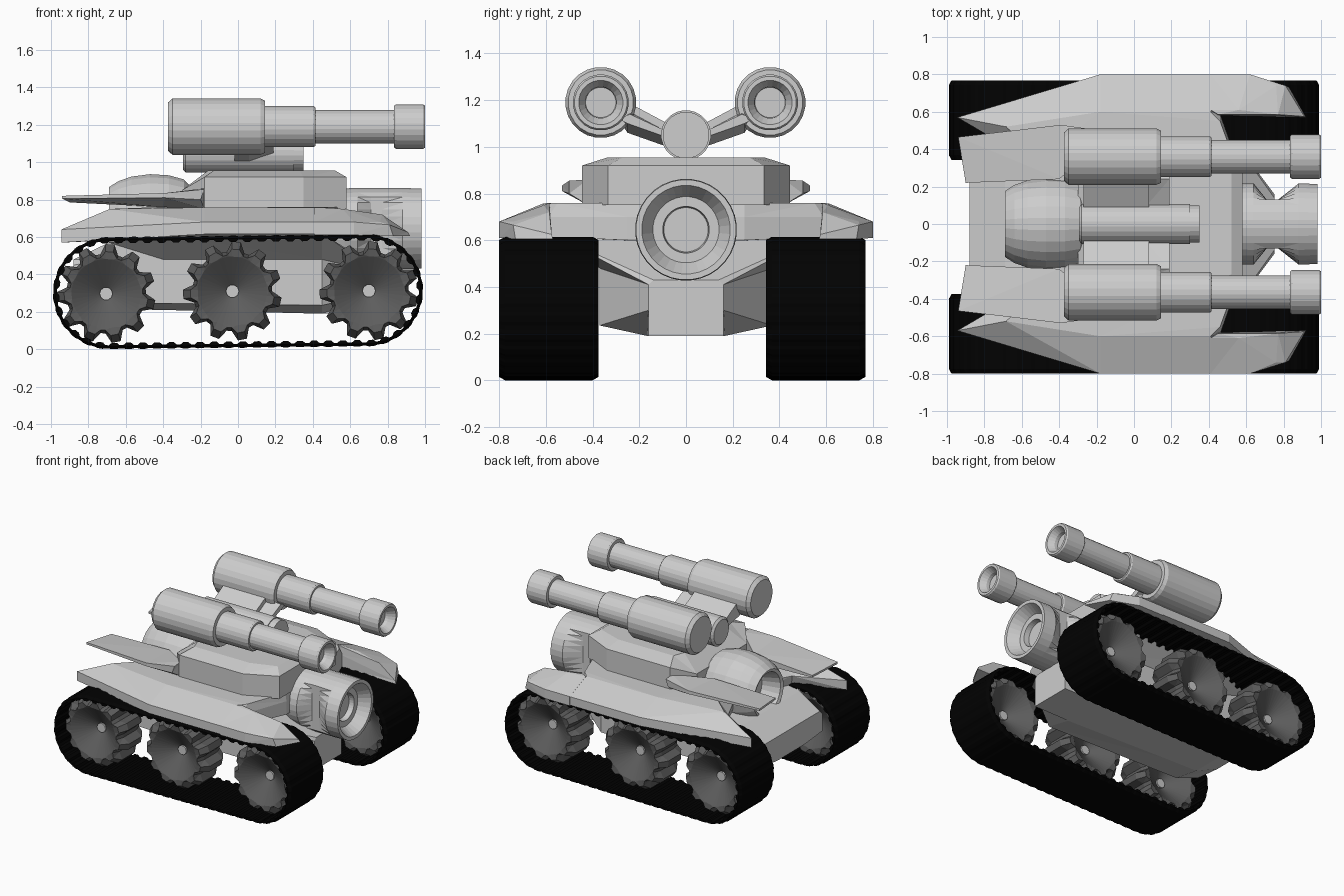
import bpy, bmesh, math
from math import sin, cos, pi

if "Cube" in bpy.data.objects:
    bpy.data.objects.remove(bpy.data.objects["Cube"])


def material(name, v):
    m = bpy.data.materials.new(name)
    m.diffuse_color = (v, v, v, 1)
    m.use_nodes = True
    m.node_tree.nodes["Principled BSDF"].inputs["Base Color"].default_value = m.diffuse_color
    return m


BODY = material("light grey", 0.61)
WHEEL = material("dark grey", 0.11)
TRACK = material("black rubber", 0.0005)


def loft(name, ring_sets, mat, closed=False):
    """Skin each list of equal-length point rings; cap the ends unless closed."""
    bm = bmesh.new()
    for rings in ring_sets:
        vs = [[bm.verts.new(p) for p in ring] for ring in rings]
        n = len(vs[0])
        pairs = list(zip(vs, vs[1:]))
        if closed:
            pairs.append((vs[-1], vs[0]))
        for a, b in pairs:
            for i in range(n):
                j = (i + 1) % n
                bm.faces.new((a[i], a[j], b[j], b[i]))
        if not closed:
            bm.faces.new(vs[0][::-1])
            bm.faces.new(vs[-1])
    bmesh.ops.triangulate(bm, faces=[f for f in bm.faces if len(f.verts) < 20])
    bmesh.ops.recalc_face_normals(bm, faces=bm.faces)
    me = bpy.data.meshes.new(name)
    bm.to_mesh(me)
    bm.free()
    me.materials.append(mat)
    ob = bpy.data.objects.new(name, me)
    bpy.context.collection.objects.link(ob)
    return ob


def both(rings):
    """A set of rings and its mirror image across y = 0."""
    return [rings, [[(x, -y, z) for x, y, z in r] for r in rings]]


def lathe(profile, y, z, n=24):
    """Rings turned about an axis along x from (x, radius) pairs."""
    return [[(x, y + r * cos(2 * pi * (i + .5) / n), z + r * sin(2 * pi * (i + .5) / n))
             for i in range(n)] for x, r in profile]


def symmetric(half):
    """Close a half outline by mirroring it across y = 0."""
    return half + [(x, -y, z) for x, y, z in reversed(half)]


# Tracks: ribbed belt around two end circles
def belt(y, small, high, low, count=60):
    half, arc = 1.38, pi * .29
    total = 2 * (half + arc)
    pts = []
    for k in range(count):
        for f, r in ((0, low), (.2, high), (.55, high), (.75, low)):
            s = (k + f) / count * total
            if s < half:
                t, a = s / half, -pi / 2
            elif s < half + arc:
                t, a = 1, -pi / 2 + (s - half) / arc * pi
            elif s < 2 * half + arc:
                t, a = 1 - (s - half - arc) / half, pi / 2
            else:
                t, a = 0, pi / 2 + (s - 2 * half - arc) / arc * pi
            r -= small
            pts.append((-.69 + 1.38 * t + r * cos(a), y, .30 + .015 * t + r * sin(a)))
    return pts


def track(y0, y1):
    return [belt(y0, 0, .266, .279), belt(y0, .014, .30, .296), belt(y0 + .025, 0, .30, .296),
            belt(y1 - .025, 0, .30, .296), belt(y1, .014, .30, .296), belt(y1, 0, .266, .279)]


loft("left_track", [track(-.80, -.375)], TRACK, closed=True)
loft("right_track", [track(.343, .768)], TRACK, closed=True)


# Road wheels: toothed rims with deep hollow dished faces
def wheel(cx, y, cz):
    def ring(dy, tip, root):
        pts = []
        for k in range(11):
            for f, r in ((0, root), (.22, root), (.45, tip), (.77, tip)):
                a = 2 * pi * (k + f) / 11
                pts.append((cx + r * cos(a), y + dy, cz + r * sin(a)))
        return pts
    side = [(.02, .03, .03), (.13, .185, .185), (.135, .225, .195), (.075, .265, .213)]
    return [ring(-d, t, r) for d, t, r in side] + [ring(d, t, r) for d, t, r in side[::-1]]


CENTRES = [(-.705, .297), (-.03, .31), (.70, .312)]
loft("road_wheels", [wheel(x, y, z) for x, z in CENTRES for y in (-.588, .555)], WHEEL)
loft("wheel_hubs", [[[(x + .035 * cos(a * pi / 5), y + d, z + .035 * sin(a * pi / 5))
                      for a in range(10)] for d in (-.035, .035)]
                    for x, z in CENTRES for y in (-.588, .555)], BODY)

# Lower hull, lofted from back to front
hull = [(-.88, [(.16, .30), (.37, .32), (.37, .45), (.34, .48)]),
        (-.69, [(.16, .215), (.37, .25), (.37, .48), (.37, .57)]),
        (-.40, [(.16, .21), (.37, .245), (.37, .48), (.54, .61)]),
        (.45, [(.165, .19), (.37, .235), (.37, .48), (.56, .62)]),
        (.75, [(.16, .19), (.161, .30), (.16, .41), (.14, .43)])]
loft("lower_hull", [[symmetric([(x, y, z) for y, z in s]) for x, s in hull]], BODY)

# Side skirts over the tracks
skirt = [[(-.945, .57, .57), (-.18, .80, .615), (.45, .799, .615), (.46, .59, .615),
          (.58, .25, .60), (.58, 0, .60), (-.45, 0, .58), (-.6, .40, .585)],
         [(-.945, .57, .64), (-.18, .80, .68), (.45, .799, .679), (.46, .59, .70),
          (.58, .25, .70), (.58, 0, .70), (-.45, 0, .68), (-.62, .38, .66)],
         [(-.685, .52, .75), (-.18, .60, .758), (.41, .60, .757), (.46, .55, .76),
          (.57, .25, .76), (.57, 0, .76), (-.4, 0, .76), (-.5, .36, .757)]]
loft("side_skirts", both(skirt), BODY)

# Front fenders reaching past the skirts
fender = [[(.41, .80, .61), (.62, .80, .61), (.83, .73, .605), (.92, .57, .605), (.45, .58, .61)],
          [(.41, .80, .68), (.62, .80, .68), (.81, .74, .665), (.91, .575, .625), (.45, .58, .70)],
          [(.41, .61, .758), (.56, .61, .75), (.76, .74, .68), (.77, .585, .72), (.45, .585, .759)]]
loft("front_fenders", both(fender), BODY)

# Raised deck
deck = [[(-.30, .30, .75), (-.18, .445, .75), (.35, .445, .75), (.58, .335, .75)],
        [(-.30, .30, .85), (-.18, .445, .92), (.35, .445, .92), (.58, .335, .92)],
        [(-.16, .25, .955), (-.13, .335, .955), (.33, .335, .955), (.52, .27, .955)]]
loft("upper_deck", [[symmetric(r) for r in deck]], BODY)

# Swept rear wings
wing = [[(-.94, .465, .805), (-.39, .53, .81), (-.20, .50, .80), (-.18, .42, .75),
         (-.40, .24, .76), (-.90, .22, .785)],
        [(-.94, .465, .82), (-.39, .53, .835), (-.18, .50, .855), (-.18, .42, .86),
         (-.40, .24, .82), (-.90, .22, .80)]]
loft("rear_wings", both(wing), BODY)

# Rounded exhaust at the back with a hollow end
loft("rear_exhaust", [lathe([(-.25, .18), (-.29, .22), (-.37, .242), (-.47, .248), (-.57, .235),
                             (-.64, .21), (-.69, .178), (-.68, .155), (-.55, .12), (-.55, .01)],
                            0, .69)], BODY)

# Front nozzle, pinched in at both sides
nozzle = lathe([(.50, .20), (.57, .216), (.64, .218), (.71, .218), (.77, .218), (.88, .218),
                (.98, .215), (.98, .19), (.90, .142), (.90, .10), (.86, .095), (.86, .01)], 0, .645, 32)
for i in (3, 4):
    nozzle[i] = [(x, max(-.13, min(.13, y)), z) for x, y, z in nozzle[i]]
loft("front_nozzle", [nozzle], BODY)

# Turret drum
loft("turret_drum", [lathe([(-.295, .09), (-.28, .107), (.30, .107), (.30, .10), (.35, .10)],
                           0, 1.05)], BODY)

# Arms carrying the guns: a broad plate and a narrow brace in front
plate = [(.05, 1.03), (.06, 1.09), (.22, 1.175), (.32, 1.14), (.25, 1.07)]
brace = [(.08, 1.0), (.09, 1.07), (.24, 1.15), (.29, 1.12), (.25, 1.06)]
tip = [(.08, 1.04), (.09, 1.07), (.24, 1.14), (.29, 1.12), (.25, 1.10)]


def arm(*sections):
    return both([[(x, y, z) for y, z in s] for x, s in sections])


loft("arm_plates", arm((-.27, plate), (.08, plate)), BODY)
loft("arm_braces", arm((-.02, brace), (.06, brace), (.19, tip)), BODY)

# Twin guns with stepped barrels and hollow muzzles
gun = [(-.375, .01), (-.375, .13), (-.35, .152), (.12, .152), (.145, .14), (.145, .11),
       (.405, .11), (.415, .103), (.415, .09), (.835, .09), (.835, .113), (.845, .12),
       (.99, .12), (1.0, .113), (1.0, .095), (.955, .068), (.93, .065), (.93, .01)]
loft("twin_guns", [lathe(gun, y, 1.19) for y in (-.365, .36)], BODY)
